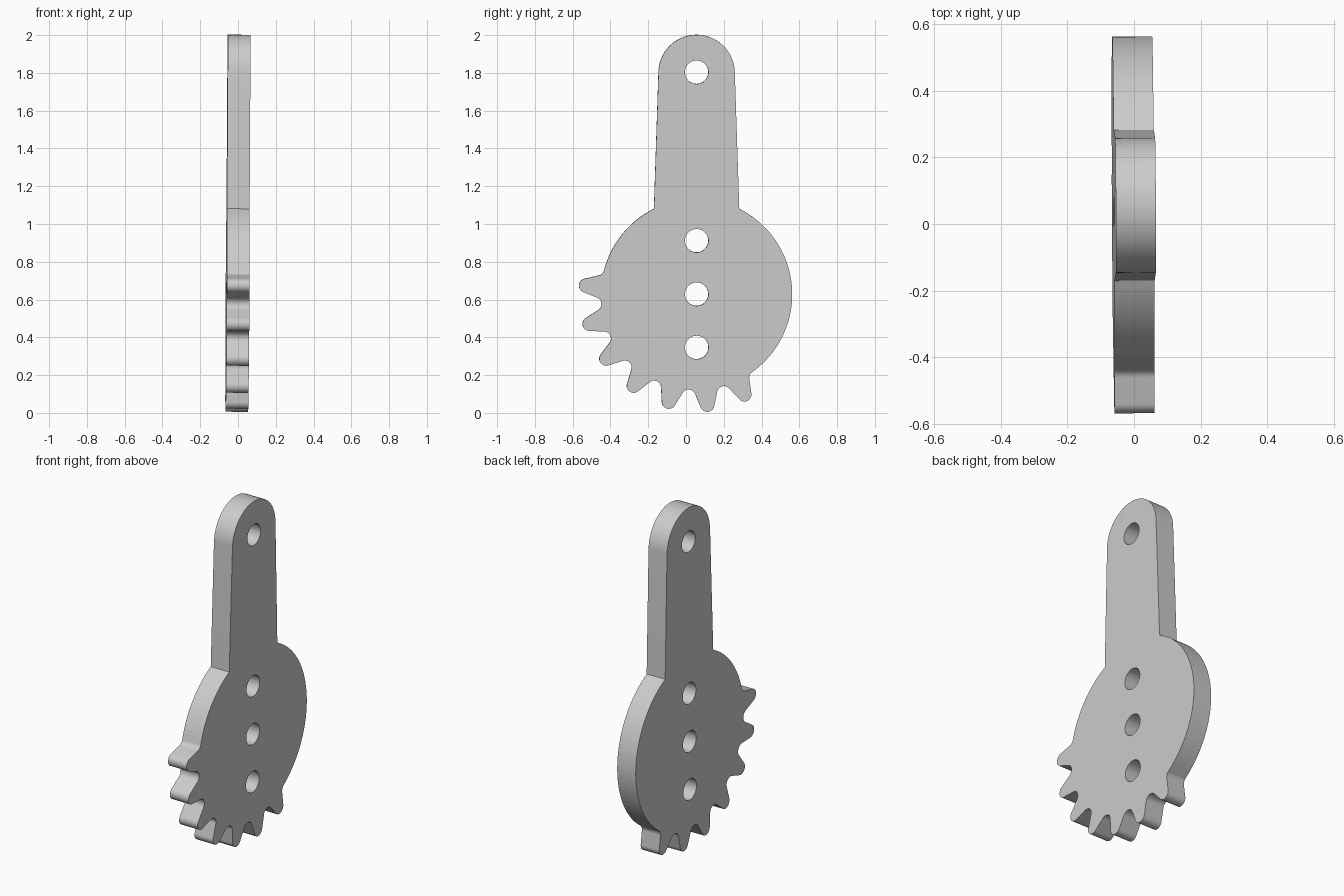
import bpy, bmesh
from math import radians, sin, cos, acos, atan2, hypot, pi
from mathutils import Matrix

if "Cube" in bpy.data.objects:
    bpy.data.objects.remove(bpy.data.objects["Cube"])

HALF = 0.06                      # half thickness
CY, CZ, DISC = 0.056, 0.628, 0.506
TEETH, PITCH, FIRST = 7, radians(20), radians(175.5)
ROUND = 0.037                    # radius of tooth tips and roots
TIP, ROOT = 0.588, DISC + ROUND  # radii of tip and root centres


def arc(cy, cz, r, a, b, n):
    return [(cy + r * cos(a + (b - a) * i / n), cz + r * sin(a + (b - a) * i / n))
            for i in range(n + 1)]


def polar(r, a):
    return CY + r * cos(a), CZ + r * sin(a)


def tooth(a):
    """Root fillet, flank, round tip, flank, root fillet about direction a."""
    ty, tz = polar(TIP, a)
    ry, rz = polar(ROOT, a - PITCH / 2)
    span = hypot(ry - ty, rz - tz)
    line = atan2(ry - ty, rz - tz)
    line = pi / 2 - line
    touch = line + acos(2 * ROUND / span)      # crossing tangent direction
    half = (a - touch + pi) % (2 * pi) - pi    # half sweep of the tip
    root_end = a - half + pi
    low = a - PITCH / 2 + pi
    sweep = (root_end - low + pi) % (2 * pi) - pi
    pts = arc(ry, rz, ROUND, low, low + sweep, 8)
    pts += arc(ty, tz, ROUND, a - half, a + half, 14)
    ey, ez = polar(ROOT, a + PITCH / 2)
    high = a + PITCH / 2 + pi
    return pts + arc(ey, ez, ROUND, high - sweep, high, 8)[:-1]


# Outline: arm, disc shoulder, teeth, disc
shoulder = radians(63.5)
outline = arc(CY, 1.8, 0.202, radians(2), radians(178), 36)
outline += arc(CY, CZ, DISC, pi - shoulder, FIRST - PITCH / 2, 20)[:-1]
for k in range(TEETH):
    outline += tooth(FIRST + k * PITCH)
outline += arc(CY, CZ, DISC, FIRST + (TEETH - 0.5) * PITCH, 2 * pi + shoulder, 48)

# Pivot holes along the centre line
holes = [arc(CY, z, 0.062, 0, 2 * pi, 40)[:-1] for z in (1.804, 0.912, 0.629, 0.347)]

# Fill the flat profile and extrude it through the thickness
bm = bmesh.new()
for loop in [outline] + holes:
    vs = [bm.verts.new((-HALF, y, z)) for y, z in loop]
    for p, q in zip(vs, vs[1:] + vs[:1]):
        bm.edges.new((p, q))
bmesh.ops.triangle_fill(bm, use_beauty=True, use_dissolve=False, edges=bm.edges[:],
                        normal=(1, 0, 0))
grown = bmesh.ops.extrude_face_region(bm, geom=bm.faces[:])["geom"]
bmesh.ops.translate(bm, vec=(2 * HALF, 0, 0),
                    verts=[v for v in grown if isinstance(v, bmesh.types.BMVert)])
bmesh.ops.recalc_face_normals(bm, faces=bm.faces[:])

# The plate leans very slightly
lean = Matrix.Translation((0, 0, 1)) @ Matrix.Rotation(0.006, 4, "Y") \
    @ Matrix.Rotation(0.006, 4, "Z") @ Matrix.Translation((0, 0, -1))
bmesh.ops.transform(bm, matrix=lean, verts=bm.verts[:])

mesh = bpy.data.meshes.new("gear_lever")
bm.to_mesh(mesh)
bm.free()
lever = bpy.data.objects.new("gear_lever", mesh)
bpy.context.collection.objects.link(lever)

# Plain grey finish
grey = bpy.data.materials.new("light_grey")
grey.use_nodes = True
colour = (0.6, 0.6, 0.6, 1)
grey.diffuse_color = colour
grey.node_tree.nodes["Principled BSDF"].inputs["Base Color"].default_value = colour
mesh.materials.append(grey)

bpy.ops.object.select_all(action="DESELECT")
lever.select_set(True)
bpy.context.view_layer.objects.active = lever
bpy.ops.object.shade_smooth_by_angle(angle=radians(30))
